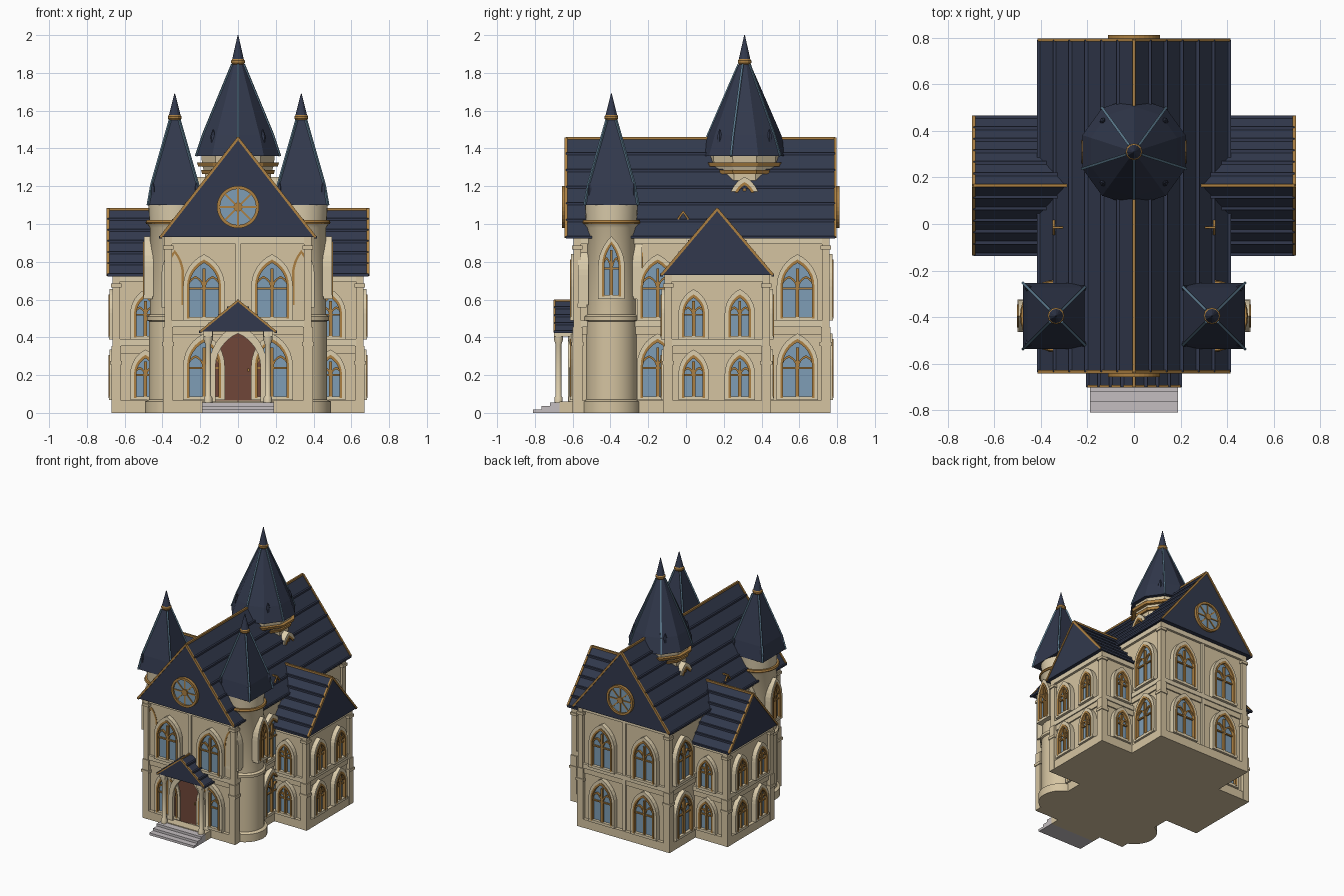
import bpy, bmesh, math
from mathutils import Vector, Matrix

cube = bpy.data.objects.get("Cube")
if cube:
    bpy.data.objects.remove(cube)


def material(name, rgb):
    lin = [((c / 255 + 0.055) / 1.055) ** 2.4 for c in rgb] + [1]
    m = bpy.data.materials.new(name)
    m.use_nodes = True
    m.diffuse_color = lin
    m.node_tree.nodes["Principled BSDF"].inputs["Base Color"].default_value = lin
    return m


MATS = [material("cream stone", (213, 196, 161)), material("navy slate", (50, 57, 77)),
        material("aged gold", (172, 128, 66)), material("blue glass", (126, 158, 182)),
        material("brown door", (112, 70, 57)), material("steel blue", (92, 122, 142)),
        material("grey step stone", (196, 190, 192)), material("light stone", (220, 205, 172))]
STONE, SLATE, GOLD, GLASS, DOOR, STEEL, GREY, TRIM = range(8)


def make(name, bm, loc=(0, 0, 0), rot=0, smooth=False):
    bmesh.ops.recalc_face_normals(bm, faces=bm.faces)
    mesh = bpy.data.meshes.new(name)
    bm.to_mesh(mesh)
    bm.free()
    for m in MATS:
        mesh.materials.append(m)
    ob = place(name, mesh, loc, rot)
    if smooth:
        bpy.ops.object.select_all(action='DESELECT')
        ob.select_set(True)
        bpy.context.view_layer.objects.active = ob
        bpy.ops.object.shade_smooth_by_angle(angle=math.radians(35))
    return ob


def place(name, mesh, loc, rot):
    ob = bpy.data.objects.new(name, mesh)
    ob.location, ob.rotation_euler.z = loc, math.radians(rot)
    bpy.context.collection.objects.link(ob)
    return ob


def solid(bm, pts, y0, y1, mat):
    # extrude an x-z outline along y
    rows = [[bm.verts.new((x, y, z)) for x, z in pts] for y in (y0, y1)]
    n = len(pts)
    faces = [bm.faces.new(r) for r in rows]
    faces += [bm.faces.new((rows[0][i], rows[0][(i + 1) % n], rows[1][(i + 1) % n], rows[1][i])) for i in range(n)]
    for f in faces:
        f.material_index = mat


def box(bm, x0, x1, y0, y1, z0, z1, mat=STONE):
    solid(bm, [(x0, z0), (x1, z0), (x1, z1), (x0, z1)], y0, y1, mat)


def beam(bm, a, b, t, mat):
    a, b = Vector(a), Vector(b)
    d = b - a
    m = Matrix.Translation((a + b) / 2) @ d.to_track_quat('Z', 'Y').to_matrix().to_4x4() @ Matrix.Diagonal((t, t, d.length, 1))
    new = bmesh.ops.create_cube(bm, size=1, matrix=m)["verts"]
    for f in {f for v in new for f in v.link_faces}:
        f.material_index = mat


def lathe(bm, profile, n, mat, turn=0, centre=(0, 0)):
    rings = []
    for r, z in profile:
        angles = [turn + 2 * math.pi * i / n for i in range(n)]
        rings.append([bm.verts.new((centre[0] + r * math.cos(a), centre[1] + r * math.sin(a), z)) for a in angles])
    faces = [bm.faces.new(rings[0]), bm.faces.new(rings[-1])]
    for p, q in zip(rings, rings[1:]):
        faces += [bm.faces.new((p[i], p[(i + 1) % n], q[(i + 1) % n], q[i])) for i in range(n)]
    for f in faces:
        f.material_index = mat


def arch(w, spring, top, base=0, cx=0, n=6):
    rise = top - spring
    R = (w * w + rise * rise) / (2 * w)
    end = math.atan2(rise, R - w)
    side = [(w, base)] + [(w - R + R * math.cos(end * i / n), spring + R * math.sin(end * i / n)) for i in range(n + 1)]
    return [(cx + x, z) for x, z in side] + [(cx - x, z) for x, z in side[-2::-1]]


def arch_ring(bm, w, spring, top, t, y0, y1, mat, base=0, cx=0):
    out = arch(w, spring, top, base, cx)
    inn = arch(w - t, spring, top - 1.4 * t, base, cx)
    for i in range(len(out) - 1):
        solid(bm, [out[i], out[i + 1], inn[i + 1], inn[i]], y0, y1, mat)


# Pointed windows, shared between all the walls
def window_mesh(name, w, h):
    bm = bmesh.new()
    s = h * 0.5
    arch_ring(bm, w, s, h, 0.02, -0.035, 0.02, TRIM)
    g, top = w - 0.02, h - 0.028
    arch_ring(bm, g, s, top, 0.013, -0.04, 0, GOLD)
    solid(bm, arch(g - 0.005, s, top - 0.007), -0.016, 0, GLASS)
    for sx in (-1, 1):
        arch_ring(bm, g * 0.5, s * 0.95, top * 0.72, 0.009, -0.03, -0.01, GOLD, cx=sx * g * 0.5)
    box(bm, -0.007, 0.007, -0.033, -0.01, 0, top * 0.85, GOLD)
    box(bm, -g, g, -0.028, -0.01, s * 0.9, s * 0.9 + 0.01, GOLD)
    box(bm, -w, w, -0.038, 0.01, -0.012, 0.008, TRIM)
    ob = make(name, bm)
    mesh = ob.data
    bpy.data.objects.remove(ob)
    return mesh


large = window_mesh("large_window", 0.11, 0.34)
small = window_mesh("small_window", 0.08, 0.255)
slim = window_mesh("turret_window", 0.07, 0.32)

# Main hall, wings and their mouldings
def storeys(name, x, y0, y1, band, top):
    bm = bmesh.new()
    for grow, z0, z1, mat in ((0, 0, top, STONE), (0.025, 0, 0.065, STONE), (0.018, band, band + 0.035, TRIM),
                              (0.01, band - 0.04, band, STONE), (0.018, top - 0.04, top, TRIM)):
        box(bm, -x - grow, x + grow, y0 - grow, y1 + grow, z0, z1, mat)
    for sx in (-x, x):
        for y in (y0, y1):
            for t, z0, z1 in ((0.026, 0, band), (0.02, band, top), (0.032, band - 0.1, band - 0.08), (0.028, top - 0.07, top - 0.05)):
                box(bm, sx - t, sx + t, y - t, y + t, z0, z1, STONE)
    make(name, bm)


storeys("main_hall", 0.37, -0.575, 0.74, 0.455, 0.935)
storeys("cross_wing", 0.645, -0.095, 0.425, 0.355, 0.735)

bm = bmesh.new()
for y in (-0.58, 0.745):
    box(bm, -0.012, 0.012, y - 0.01, y + 0.01, 0.06, 0.92, TRIM)
make("wall_pilasters", bm)

for z in (0.08, 0.5):
    for s in (-1, 1):
        place("front_window", large, (s * 0.18, -0.575, z), 0)
        place("back_window", large, (s * 0.18, 0.74, z), 180)
        for y in (-0.15, 0.59):
            place("side_window", large, (s * 0.37, y, z), s * 90)
for z in (0.08, 0.4):
    for s in (-1, 1):
        for y in (0.04, 0.285):
            place("wing_end_window", small, (s * 0.645, y, z), s * 90)
        place("wing_front_window", small, (s * 0.49, -0.095, z), 0)
        place("wing_back_window", small, (s * 0.49, 0.425, z), 180)


# Gabled roofs with courses, gold ridge and gold verges
def gable(name, half, z0, z1, y0, y1, courses, ends, loc=(0, 0, 0), rot=0, t=0.014):
    bm = bmesh.new()
    solid(bm, [(-half, z0), (half, z0), (0, z1 - 0.006)], y0, y1, SLATE)
    for s in (-1, 1):
        for i in range(courses):
            k = i / courses
            p = (s * half * (1 - k), z0 + (z1 - z0) * k)
            beam(bm, (p[0], y0, p[1]), (p[0], y1, p[1]), 0.014, SLATE)
        for y in ends:
            beam(bm, (s * half, y, z0), (0, y, z1 - 0.006), t, GOLD)
    beam(bm, (0, y0, z1 - 0.006), (0, y1, z1 - 0.006), t, GOLD)
    make(name, bm, loc, rot)


gable("main_roof", 0.41, 0.93, 1.46, -0.635, 0.79, 6, (-0.635, 0.79))
for s in (-1, 1):
    gable("wing_roof", 0.295, 0.73, 1.085, -0.69, -0.2, 6, (-0.688,), (0, 0.165, 0), s * 90)
gable("porch_roof", 0.2, 0.43, 0.6, -0.7, -0.56, 4, (-0.697,), t=0.011)

# Rose windows in both gables
for y, rot in ((-0.635, 0), (0.79, 180)):
    bm = bmesh.new()
    circle = lambda r: [(r * math.cos(math.pi * i / 16), r * math.sin(math.pi * i / 16)) for i in range(32)]
    o, n = circle(0.112), circle(0.095)
    for i in range(32):
        j = (i + 1) % 32
        solid(bm, [o[i], o[j], n[j], n[i]], -0.022, 0.01, GOLD)
    solid(bm, n, -0.009, 0, GLASS)
    solid(bm, circle(0.024), -0.02, 0, GOLD)
    for x, z in circle(0.1)[::4]:
        beam(bm, (0, -0.01, 0), (x, -0.01, z), 0.009, GOLD)
    make("rose_window", bm, (0, y, 1.09), rot)


# Spires with hips, collar, finial and little vents
def spire(name, loc, profile, n, hips, turn, tip, vent):
    bm = bmesh.new()
    lathe(bm, profile, n, SLATE, turn)
    for i in range(hips):
        a = turn + 2 * math.pi * i / hips
        for (r, z), (q, w) in zip(profile, profile[1:]):
            beam(bm, (r * math.cos(a), r * math.sin(a), z), (q * math.cos(a), q * math.sin(a), w), 0.011, STEEL)
    z = profile[-1][1]
    lathe(bm, [(0.03, z), (0.036, z + 0.008), (0.036, z + 0.02), (0.03, z + 0.028)], 12, GOLD)
    lathe(bm, [(0.031, z + 0.025), (0.002, tip)], 12, SLATE)
    for sx in (-1, 1):
        for sy in (-1, 1):
            lathe(bm, [(0.016, vent[1] - 0.04), (0.016, vent[1]), (0.003, vent[1] + 0.04)], 6, SLATE, 0, (sx * vent[0], sy * vent[0]))
    make(name, bm, loc)


for s in (-1, 1):
    x, y = s * 0.335, -0.395
    bm = bmesh.new()
    lathe(bm, [(0.158, 0), (0.158, 0.06), (0.137, 0.07), (0.137, 0.485), (0.148, 0.49), (0.148, 0.51), (0.132, 0.52),
               (0.132, 0.98), (0.145, 1.0)], 32, STONE)
    lathe(bm, [(0.15, 1.0), (0.155, 1.008), (0.15, 1.02)], 32, GOLD)
    lathe(bm, [(0.135, 1.02), (0.14, 1.1)], 32, TRIM)
    make("corner_turret", bm, (x, y, 0), smooth=True)
    spire("turret_spire", (x, y, 0), [(0.2, 1.1), (0.172, 1.21), (0.035, 1.55)], 4, 4, math.pi / 4, 1.69, (0.118, 1.19))
    place("turret_window_outer", slim, (x + s * 0.127, y, 0.615), s * 90)
    place("turret_window_rear", slim, (x, y + 0.127, 0.615), 180)
    place("turret_window_front", slim, (x, y - 0.142, 0.57), 0)

# Ridge tower
bm = bmesh.new()
a = -math.pi / 2
lathe(bm, [(0.185, 1.05), (0.185, 1.27)], 10, STONE, a)
lathe(bm, [(0.2, 1.265), (0.205, 1.285)], 10, GOLD, a)
lathe(bm, [(0.19, 1.285), (0.2, 1.31)], 10, TRIM, a)
lathe(bm, [(0.222, 1.305), (0.228, 1.325)], 10, GOLD, a)
lathe(bm, [(0.2, 1.32), (0.205, 1.365)], 10, STONE, a)
make("ridge_tower", bm, (0, 0.31, 0))
spire("tower_spire", (0, 0.31, 0), [(0.233, 1.36), (0.195, 1.47), (0.032, 1.845)], 10, 5, a, 2.0, (0.132, 1.46))
for s in (-1, 1):
    place("tower_window", small, (s * 0.185, 0.31, 0.995), s * 90)
    # small gold gablets on the main slopes
    bm = bmesh.new()
    for e in (-1, 1):
        beam(bm, (s * 0.345, e * 0.028, 1.025), (s * 0.345, 0, 1.065), 0.01, GOLD)
    beam(bm, (s * 0.35, 0, 1.063), (s * 0.305, 0, 1.063), 0.01, GOLD)
    make("roof_gablet", bm, (0, -0.015, 0))

# Porch with arched door, columns and steps
bm = bmesh.new()
box(bm, -0.19, 0.19, -0.67, -0.56, 0, 0.06)
arch_ring(bm, 0.155, 0.24, 0.47, 0.035, -0.625, -0.56, TRIM, 0.05)
for s in (-1, 1):
    for y in (-0.675, -0.6):
        lathe(bm, [(0.022, 0.05), (0.022, 0.08), (0.016, 0.09), (0.015, 0.36), (0.025, 0.39), (0.025, 0.43)], 12, TRIM, 0, (s * 0.158, y))
    box(bm, s * 0.158 - 0.024, s * 0.158 + 0.024, -0.698, -0.57, 0.405, 0.435, TRIM)
make("porch", bm, smooth=True)
bm = bmesh.new()
solid(bm, arch(0.125, 0.24, 0.43, 0.055), -0.6, -0.565, DOOR)
box(bm, -0.002, 0.002, -0.603, -0.6, 0.06, 0.4, DOOR)
box(bm, 0.05, 0.06, -0.61, -0.6, 0.22, 0.235, GOLD)
make("front_door", bm)
bm = bmesh.new()
for i in range(3):
    box(bm, -0.19, 0.19, -0.81 + 0.045 * i, -0.67, 0.018 * i, 0.018 * (i + 1), GREY)
make("front_steps", bm)
